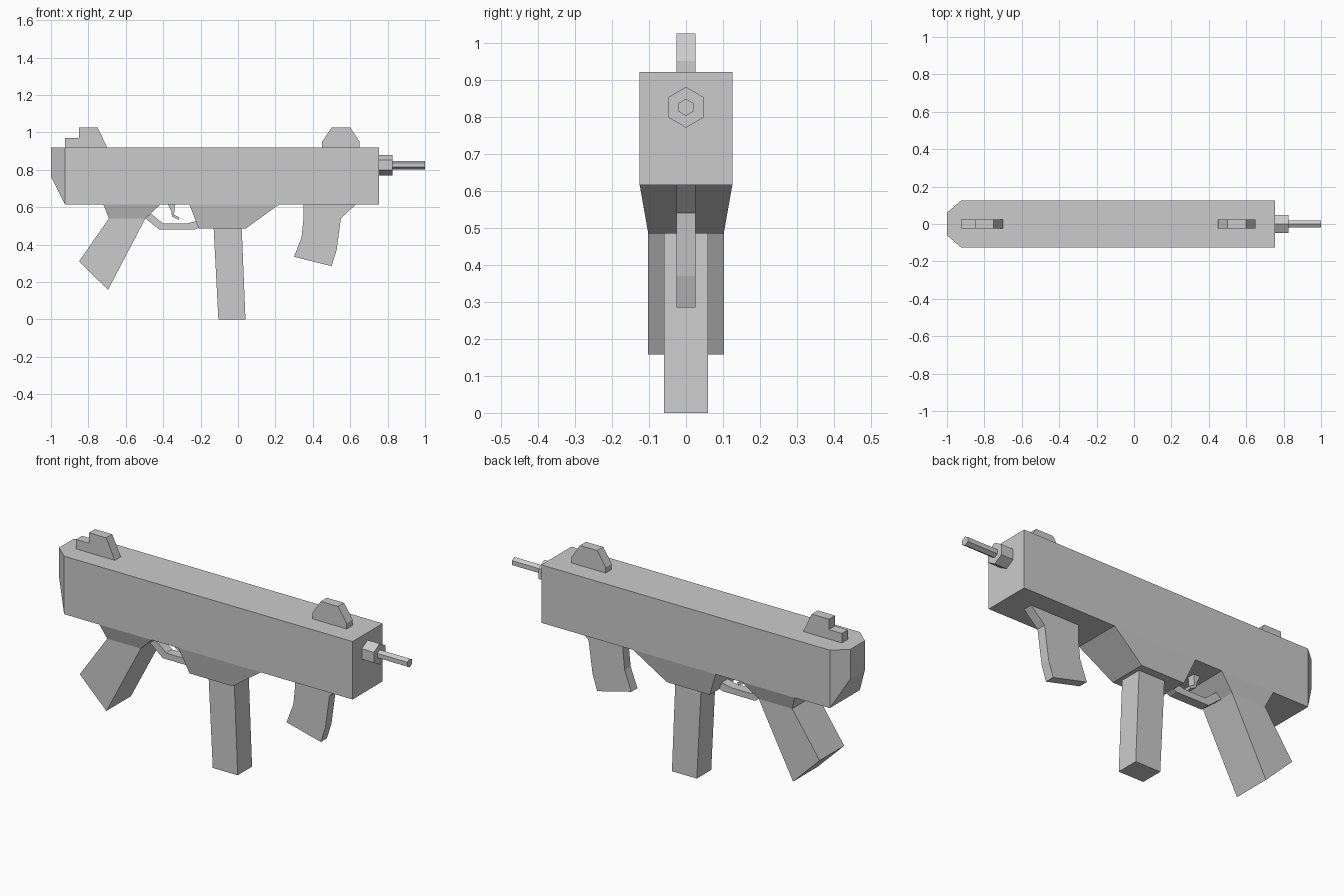
import bpy
import bmesh
import math

cube = bpy.data.objects.get("Cube")
if cube:
    bpy.data.objects.remove(cube, do_unlink=True)

grey = bpy.data.materials.new("light_grey")
grey.use_nodes = True
grey.diffuse_color = (0.6, 0.6, 0.6, 1)
grey.node_tree.nodes["Principled BSDF"].inputs["Base Color"].default_value = (0.6, 0.6, 0.6, 1)


def finish(name, bm):
    bmesh.ops.recalc_face_normals(bm, faces=bm.faces)
    mesh = bpy.data.meshes.new(name)
    bm.to_mesh(mesh)
    bm.free()
    mesh.materials.append(grey)
    obj = bpy.data.objects.new(name, mesh)
    bpy.context.collection.objects.link(obj)


def plate(name, profile, half, lower_half=None):
    """Extrude an x-z profile across y; lower_half narrows its lowest points."""
    bm = bmesh.new()
    low = min(z for x, z in profile)

    def width(z):
        return lower_half if lower_half and z < low + 0.01 else half

    near = [bm.verts.new((x, -width(z), z)) for x, z in profile]
    far = [bm.verts.new((x, width(z), z)) for x, z in profile]
    bm.faces.new(near)
    bm.faces.new(far[::-1])
    for i in range(len(profile)):
        j = (i + 1) % len(profile)
        bm.faces.new((near[i], far[i], far[j], near[j]))
    finish(name, bm)


def hex_rod(name, x0, x1, radius, z):
    """Six-sided rod along x with a corner pointing up."""
    bm = bmesh.new()
    rings = []
    for x in (x0, x1):
        rings.append([bm.verts.new((x, radius * math.sin(a * math.pi / 3),
                                    z + radius * math.cos(a * math.pi / 3))) for a in range(6)])
    a, b = rings
    bm.faces.new(a)
    bm.faces.new(b[::-1])
    for i in range(6):
        j = (i + 1) % 6
        bm.faces.new((a[i], b[i], b[j], a[j]))
    finish(name, bm)


# Main body: three rectangular sections, tapering at the rear
bm = bmesh.new()
sections = []
for x, half, low in ((-1.0, 0.06, 0.765), (-0.925, 0.125, 0.615), (0.755, 0.125, 0.615)):
    sections.append([bm.verts.new((x, y, z)) for y, z in
                     ((-half, low), (half, low), (half, 0.92), (-half, 0.92))])
bm.faces.new(sections[0])
bm.faces.new(sections[-1][::-1])
for a, b in zip(sections, sections[1:]):
    for i in range(4):
        j = (i + 1) % 4
        bm.faces.new((a[i], b[i], b[j], a[j]))
finish("body", bm)

# Sights
plate("rear_sight", [(-0.925, 0.92), (-0.925, 0.97), (-0.85, 0.97), (-0.85, 1.025),
                     (-0.75, 1.025), (-0.70, 0.92)], 0.025)
plate("front_sight", [(0.45, 0.92), (0.45, 0.95), (0.50, 1.025), (0.60, 1.025),
                      (0.65, 0.95), (0.65, 0.92)], 0.025)

# Barrel
hex_rod("barrel_nut", 0.755, 0.825, 0.055, 0.825)
hex_rod("barrel", 0.825, 1.0, 0.023, 0.825)

# Magazine and its housing
plate("magazine_housing", [(-0.26, 0.615), (0.22, 0.615), (0.04, 0.485), (-0.21, 0.485)],
      0.125, 0.102)
plate("magazine", [(-0.13, 0.485), (0.02, 0.485), (0.04, 0), (-0.105, 0)], 0.06)

# Rear grip with its collar
plate("grip_collar", [(-0.72, 0.615), (-0.415, 0.615), (-0.495, 0.54), (-0.69, 0.54)],
      0.125, 0.102)
plate("rear_grip", [(-0.69, 0.54), (-0.495, 0.54), (-0.695, 0.158), (-0.85, 0.31)], 0.102)

# Front grip
plate("front_grip", [(0.35, 0.615), (0.63, 0.615), (0.55, 0.54), (0.527, 0.37),
                     (0.50, 0.285), (0.30, 0.335), (0.34, 0.44), (0.35, 0.54)], 0.025)

# Trigger and guard
plate("trigger_guard", [(-0.495, 0.54), (-0.42, 0.48), (-0.23, 0.48), (-0.21, 0.49),
                        (-0.223, 0.525), (-0.28, 0.512), (-0.40, 0.512), (-0.465, 0.565)], 0.025)
plate("trigger", [(-0.375, 0.615), (-0.337, 0.615), (-0.342, 0.56), (-0.312, 0.545),
                  (-0.318, 0.532), (-0.352, 0.55), (-0.357, 0.58)], 0.02)
